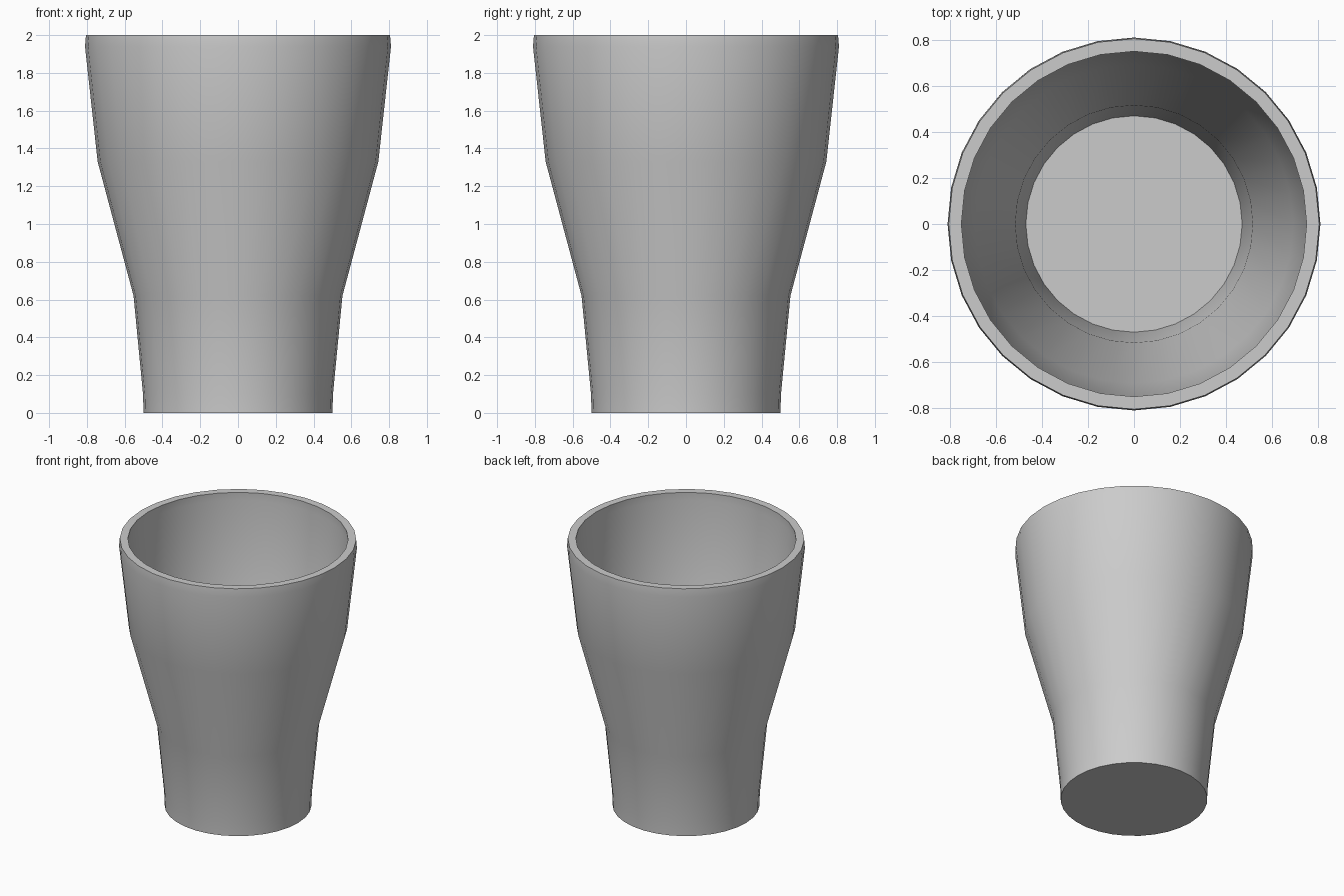
import bpy, bmesh, math

if "Cube" in bpy.data.objects:
    bpy.data.objects.remove(bpy.data.objects["Cube"])

SIDES = 32

# Cup half-section (radius, height): outside going up, over the rim, inside going down
outer = [(0.50, 0.0), (0.503, 0.1), (0.553, 0.62), (0.743, 1.33), (0.81, 1.94), (0.805, 2.0)]
inner = [(0.75, 2.0), (0.752, 1.94), (0.692, 1.33), (0.516, 0.64), (0.47, 0.08)]

bm = bmesh.new()
rings = []
for r, z in outer + inner:
    rings.append([bm.verts.new((r * math.cos(2 * math.pi * i / SIDES),
                                r * math.sin(2 * math.pi * i / SIDES), z))
                  for i in range(SIDES)])

# Walls and rim
for a, b in zip(rings, rings[1:]):
    for i in range(SIDES):
        j = (i + 1) % SIDES
        bm.faces.new((a[i], a[j], b[j], b[i]))

# Underside and inner floor
bm.faces.new(rings[0][::-1])
bm.faces.new(rings[-1])
bmesh.ops.recalc_face_normals(bm, faces=bm.faces)

mesh = bpy.data.meshes.new("cup")
bm.to_mesh(mesh)
bm.free()
cup = bpy.data.objects.new("cup", mesh)
bpy.context.collection.objects.link(cup)

# Smooth walls with crisp rim and base edges
bpy.context.view_layer.objects.active = cup
cup.select_set(True)
bpy.ops.object.shade_smooth_by_angle(angle=math.radians(30))
